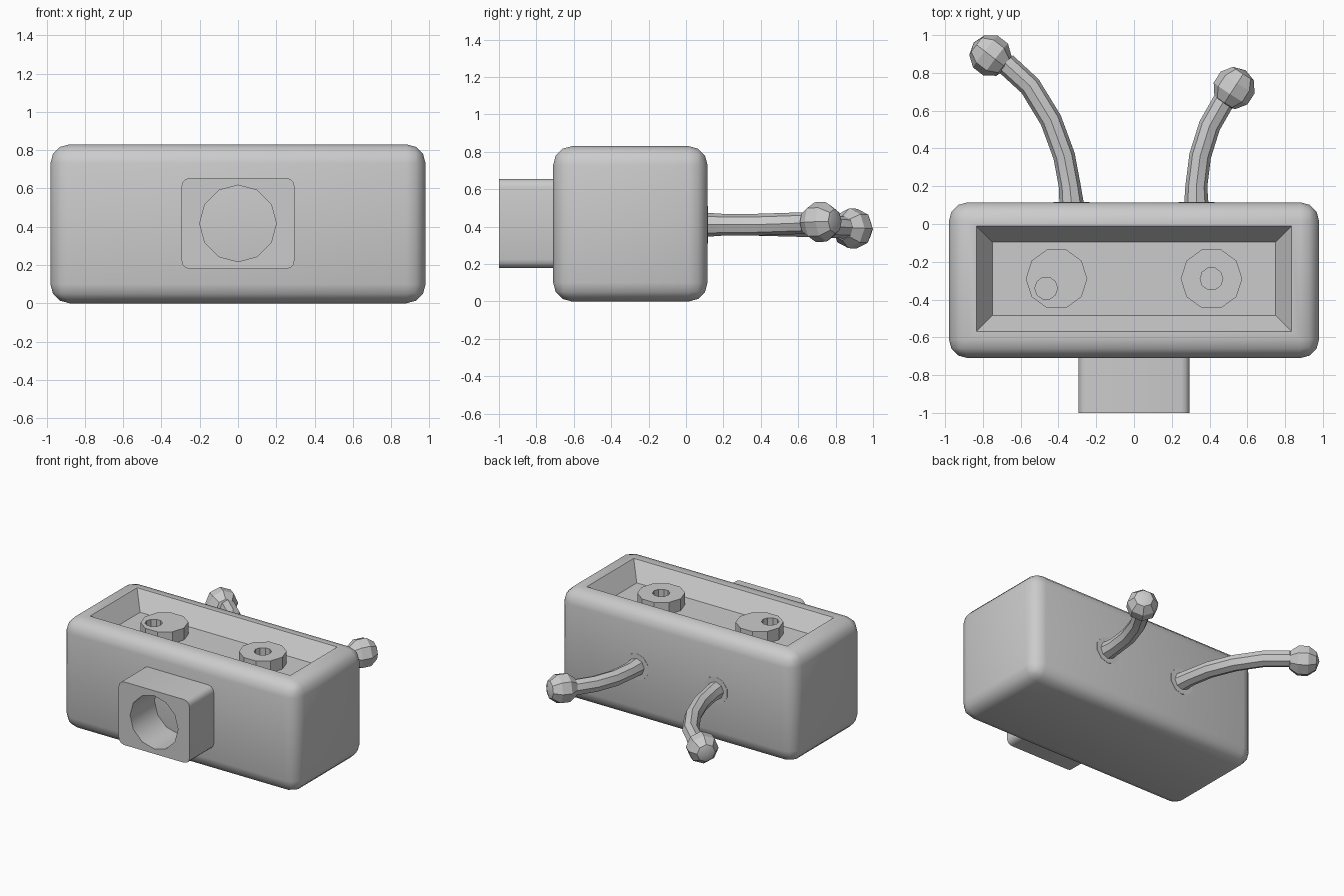
import bpy, bmesh, math
from mathutils import Vector, Matrix

cube = bpy.data.objects.get("Cube")
if cube:
    bpy.data.objects.remove(cube, do_unlink=True)

GREY = (0.6, 0.6, 0.6, 1)
mat = bpy.data.materials.new("plain grey")
mat.use_nodes = True
mat.diffuse_color = GREY
mat.node_tree.nodes["Principled BSDF"].inputs["Base Color"].default_value = GREY


def finish(bm, name, angle=32):
    bmesh.ops.recalc_face_normals(bm, faces=bm.faces)
    me = bpy.data.meshes.new(name)
    bm.to_mesh(me)
    bm.free()
    me.materials.append(mat)
    me.shade_smooth()
    me.set_sharp_from_angle(angle=math.radians(angle))
    ob = bpy.data.objects.new(name, me)
    bpy.context.collection.objects.link(ob)
    return ob


def circle(cx, cy, r, n):
    return [(cx + r * math.cos(math.tau * i / n), cy + r * math.sin(math.tau * i / n))
            for i in range(n)]


def pierced(name, outer, inner, depth, matrix):
    """Plate with an outline and a hole, local z from 0 to depth."""
    bm = bmesh.new()
    rings = {}
    for z in (0, depth):
        edges = []
        for key, pts in (("outer", outer), ("inner", inner)):
            vs = [bm.verts.new((x, y, z)) for x, y in pts]
            rings[key, z] = vs
            edges += [bm.edges.new((vs[i - 1], vs[i])) for i in range(len(vs))]
        bmesh.ops.triangle_fill(bm, edges=edges, use_beauty=True)
    for key in ("outer", "inner"):
        a, b = rings[key, 0], rings[key, depth]
        for i in range(len(a)):
            bm.faces.new((a[i - 1], a[i], b[i], b[i - 1]))
    bmesh.ops.transform(bm, matrix=matrix, verts=bm.verts)
    return finish(bm, name)


# Rounded body with a sloping tray sunk into the top
TOP, FLOOR = 0.83, 0.70
bm = bmesh.new()
bmesh.ops.create_cube(bm, size=1, matrix=Matrix.Translation((0, -0.2975, TOP / 2))
                      @ Matrix.Diagonal((1.96, 0.825, TOP, 1)))
bmesh.ops.bevel(bm, geom=bm.edges[:], offset=0.1, segments=3, profile=0.5, affect='EDGES')
bm.normal_update()
lid = max(bm.faces, key=lambda f: f.calc_center_median().z)
for half_x, half_y, z in ((0.835, 0.28, TOP), (0.75, 0.195, FLOOR)):
    bmesh.ops.inset_individual(bm, faces=[lid], thickness=0.02)
    for v in lid.verts:
        v.co = (math.copysign(half_x, v.co.x),
                -0.29 + math.copysign(half_y, v.co.y + 0.29), z)
finish(bm, "body")

# Two pierced discs in the tray
for side, hole, name in ((-1, (-0.055, -0.05), "right_disc"), (1, (0, 0), "left_disc")):
    pierced(name, circle(0, 0, 0.163, 10), circle(*hole, 0.06, 10), 0.09,
            Matrix.Translation((0.41 * side, -0.29, FLOOR)))

# Rounded block with a round socket on the front
outline = []
for k in range(4):
    sx, sy = ((1, 1), (-1, 1), (-1, -1), (1, -1))[k]
    for j in range(4):
        a = math.radians(90 * k + 30 * j)
        outline.append((sx * 0.25 + 0.045 * math.cos(a), sy * 0.193 + 0.045 * math.sin(a)))
pierced("front_socket", outline, circle(0, 0, 0.2, 12), 0.3,
        Matrix.Translation((0, -0.7, 0.417)) @ Matrix.Rotation(math.pi / 2, 4, 'X'))


# Curved stalks with ball tips and flat collars on the back
def stalk(side, path, tip):
    pts = [Vector(p) for p in path]
    tip = Vector(tip)
    bm = bmesh.new()
    rings = []
    for i, p in enumerate(pts):
        d = (pts[min(i + 1, len(pts) - 1)] - pts[max(i - 1, 0)]).normalized()
        u = Vector((0, 0, 1))
        w = d.cross(u).normalized()
        u = w.cross(d)
        r = 0.058 if i else 0.065
        rings.append([bm.verts.new(p + r * (x * w + y * u)) for x, y in circle(0, 0, 1, 8)])
    for a, b in zip(rings, rings[1:]):
        for i in range(8):
            bm.faces.new((a[i - 1], a[i], b[i], b[i - 1]))
    bm.faces.new(rings[0])
    bm.faces.new(rings[-1])
    finish(bm, side + "_stalk")

    turn = (tip - pts[-2]).to_track_quat('Z', 'Y').to_matrix().to_4x4()
    bm = bmesh.new()
    bmesh.ops.create_uvsphere(bm, u_segments=8, v_segments=5, radius=0.112,
                              matrix=Matrix.Translation(tip) @ turn)
    finish(bm, side + "_ball")

    bm = bmesh.new()
    bmesh.ops.create_cone(bm, cap_ends=True, segments=10, radius1=0.1, radius2=0.1, depth=0.008,
                          matrix=Matrix.Translation((pts[0].x, 0.113, pts[0].z))
                          @ Matrix.Rotation(math.pi / 2, 4, 'X'))
    finish(bm, side + "_collar")


stalk("left", [(0.33, 0.1, 0.41), (0.33, 0.2, 0.41), (0.35, 0.36, 0.41),
               (0.4, 0.52, 0.415), (0.48, 0.66, 0.42)], (0.53, 0.72, 0.425))
stalk("right", [(-0.33, 0.1, 0.41), (-0.34, 0.2, 0.41), (-0.37, 0.36, 0.41), (-0.44, 0.55, 0.405),
                (-0.55, 0.73, 0.4), (-0.68, 0.85, 0.395)], (-0.76, 0.892, 0.39))
